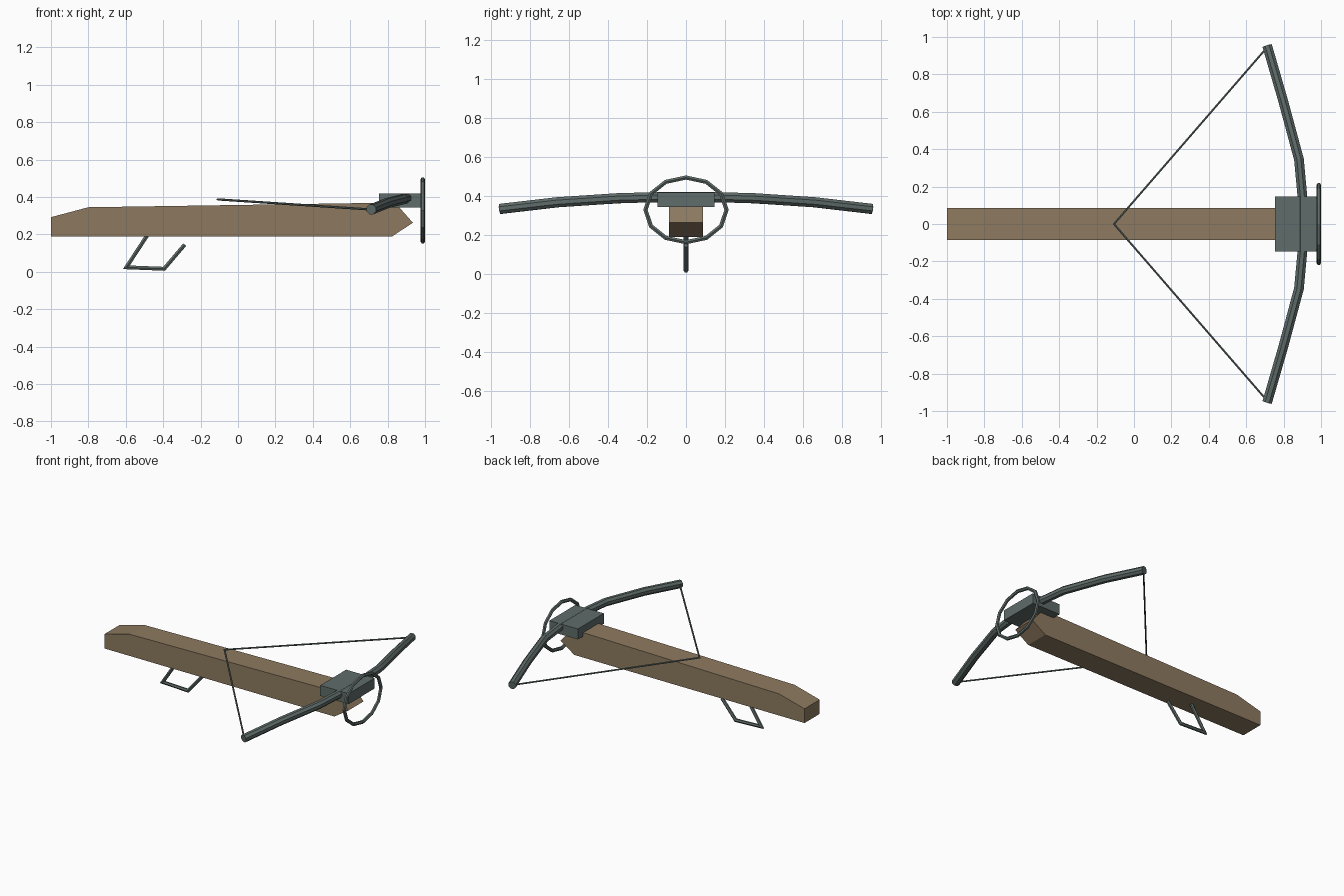
import bpy, bmesh, math
from mathutils import Vector

if "Cube" in bpy.data.objects:
    bpy.data.objects.remove(bpy.data.objects["Cube"])


def material(name, rgb):
    m = bpy.data.materials.new(name)
    m.diffuse_color = (*rgb, 1)
    m.use_nodes = True
    m.node_tree.nodes["Principled BSDF"].inputs["Base Color"].default_value = m.diffuse_color
    return m


WOOD = material("brown wood", (0.27, 0.195, 0.118))
METAL = material("grey green steel", (0.115, 0.15, 0.142))


def finish(name, bm, mat):
    bmesh.ops.recalc_face_normals(bm, faces=bm.faces)
    me = bpy.data.meshes.new(name)
    bm.to_mesh(me)
    bm.free()
    me.materials.append(mat)
    ob = bpy.data.objects.new(name, me)
    bpy.context.collection.objects.link(ob)
    return ob


def prism(name, profile, half_width, mat):
    """Extrude an x-z profile symmetrically along y."""
    bm = bmesh.new()
    face = bm.faces.new([bm.verts.new((x, -half_width, z)) for x, z in profile])
    new = bmesh.ops.extrude_face_region(bm, geom=[face])["geom"]
    verts = [v for v in new if isinstance(v, bmesh.types.BMVert)]
    bmesh.ops.translate(bm, verts=verts, vec=(0, 2 * half_width, 0))
    return finish(name, bm, mat)


def tube(name, points, radius, sides, mat, up=(0, 0, 1), closed=False):
    """Sweep a regular polygon along a path with mitred corners."""
    pts, up, bm, rings = [Vector(p) for p in points], Vector(up), bmesh.new(), []
    n = len(pts)
    for i, p in enumerate(pts):
        a = pts[i - 1] if closed or i else p
        b = pts[(i + 1) % n] if closed or i < n - 1 else p
        d_in, d_out = (p - a).normalized(), (b - p).normalized()
        t = (d_in + d_out).normalized()
        u = up.cross(t).normalized()
        w = t.cross(u)
        miter = 1 / max(0.5, t.dot(d_out if d_out.length else d_in))
        ring = []
        for k in range(sides):
            ang = 2 * math.pi * (k + 0.5) / sides
            ring.append(bm.verts.new(p + u * math.cos(ang) * radius * miter
                                     + w * math.sin(ang) * radius))
        rings.append(ring)
    for i in range(n if closed else n - 1):
        r, s = rings[i], rings[(i + 1) % n]
        for k in range(sides):
            j = (k + 1) % sides
            bm.faces.new((r[k], r[j], s[j], s[k]))
    if not closed:
        bm.faces.new(rings[0])
        bm.faces.new(rings[-1])
    return finish(name, bm, mat)


# wooden stock
prism("stock", [(-1, 0.19), (-1, 0.292), (-0.8, 0.345), (0.84, 0.37),
                (0.935, 0.262), (0.825, 0.19)], 0.086, WOOD)

# steel block that holds the bow
prism("bow_mount", [(0.755, 0.343), (0.755, 0.418), (0.98, 0.418), (0.98, 0.343)],
      0.147, METAL)

# bow limbs, mirrored about the centre
half = [(0.9, 0.15, 0.393), (0.882, 0.345, 0.388), (0.797, 0.66, 0.367),
        (0.712, 0.953, 0.333)]
limb = [(x, -y, z) for x, y, z in reversed(half)] + half
tube("bow_limbs", limb, 0.028, 8, METAL)

# drawn string
tip = (0.712, 0.945, 0.333)
tube("bow_string", [(tip[0], -tip[1], tip[2]), (-0.107, 0, 0.387), tip],
     0.006, 6, METAL)

# foot stirrup: twelve-sided oval ring
tube("stirrup", [(0.988, 0.208 * math.cos(a), 0.328 + 0.166 * math.sin(a))
                 for a in (2 * math.pi * i / 12 for i in range(12))],
     0.012, 6, METAL, up=(1, 0, 0), closed=True)

# trigger lever under the stock
tube("trigger", [(-0.485, 0, 0.195), (-0.597, 0, 0.024), (-0.395, 0, 0.016),
                 (-0.285, 0, 0.145)], 0.012, 6, METAL, up=(0, 1, 0))
